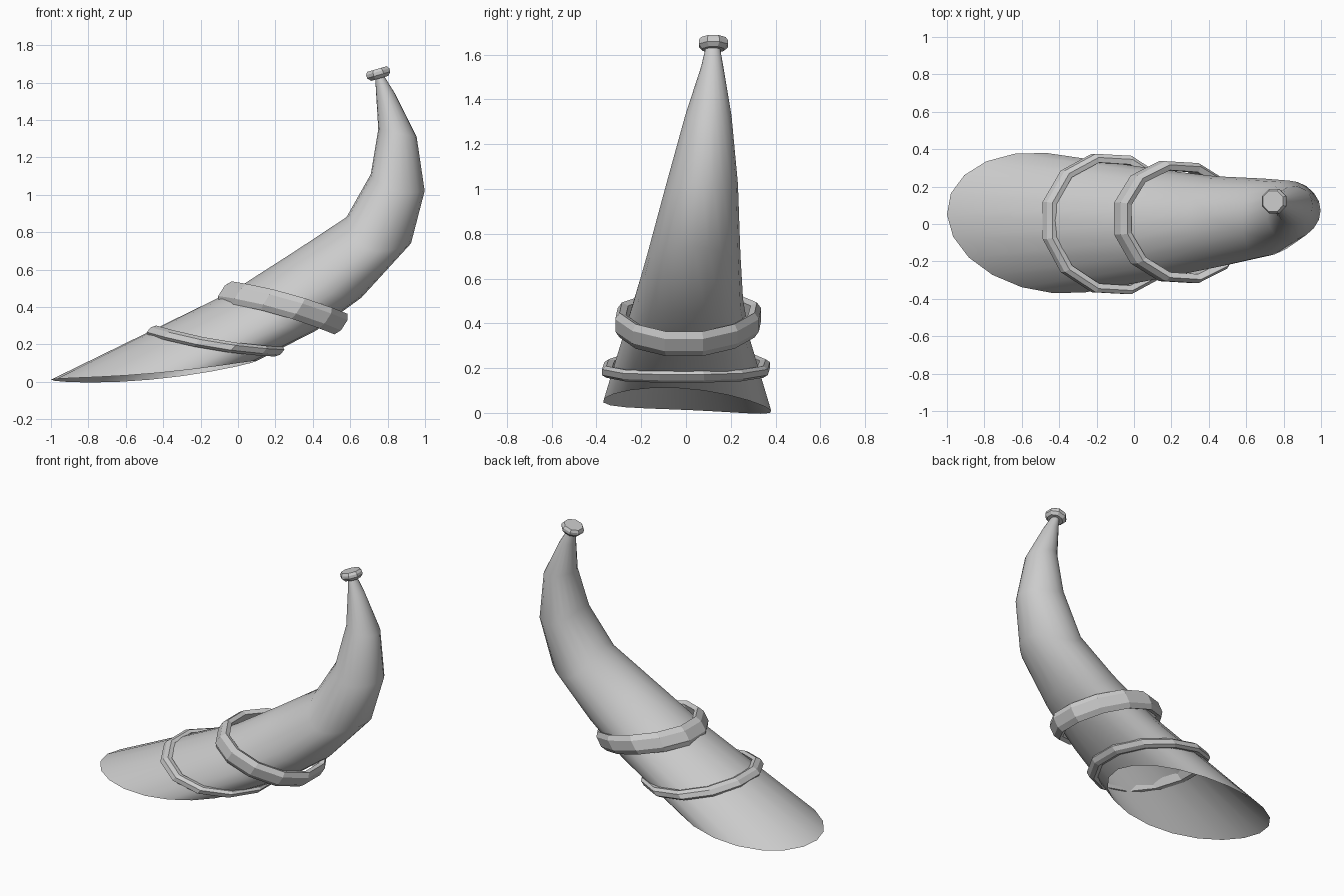
import bpy, bmesh
from math import cos, sin, tau
from mathutils import Vector

if "Cube" in bpy.data.objects:
    bpy.data.objects.remove(bpy.data.objects["Cube"])


def ellipse(c, u, v, n, bow=(0, 0, 0), phase=0.0):
    """Closed elliptical loop around c with half axes u and v, saddle-bent by bow."""
    pts = []
    for i in range(n):
        t = tau * i / n + phase
        pts.append(Vector(c) + cos(t) * Vector(u) + sin(t) * Vector(v)
                   + cos(2 * t) * Vector(bow))
    return pts


def loft(name, loops, closed=False, smooth=False, caps=True):
    """Skin equal-sized loops; optionally cap the ends or join the last to the first."""
    bm = bmesh.new()
    rows = [[bm.verts.new(p) for p in loop] for loop in loops]
    n = len(rows[0])
    pairs = list(zip(rows, rows[1:]))
    if closed:
        pairs.append((rows[-1], rows[0]))
    for a, b in pairs:
        for i in range(n):
            j = (i + 1) % n
            bm.faces.new((a[i], b[i], b[j], a[j])).smooth = smooth
    if caps and not closed:
        bm.faces.new(rows[0])
        bm.faces.new(rows[-1])
    bmesh.ops.recalc_face_normals(bm, faces=bm.faces[:])
    mesh = bpy.data.meshes.new(name)
    bm.to_mesh(mesh)
    bm.free()
    obj = bpy.data.objects.new(name, mesh)
    bpy.context.collection.objects.link(obj)
    return obj


def band(name, c, u, v, along, depth, bow, n=12):
    """Faceted elliptical collar, swept along the horn direction, with bevelled rims."""
    centre, along = Vector(c), Vector(along)
    path = ellipse(c, u, v, n, bow=(0, 0, bow), phase=tau / n / 2)
    profile = [(0, .5), (0, -.5), (-.02, -1), (-depth, -.8), (-depth, .8), (-.02, 1)]
    loops = [[p + (p - centre).normalized() * dr + along * h for p in path]
             for dr, h in profile]
    return loft(name, loops, closed=True)


# Horn body, open at the slanted mouth:
# (inner x, z), (outer x, z), centre y, half width, how far the flanks sag back
N = 20
back = Vector((-.5, 0, -.85))
loops = [ellipse((-.45, .005, .045), (-.55, .045, -.05), (-.02, .375, -.018), N,
                 bow=(0, 0, .016))]
sections = [
    ((-.02, .49), (.42, .275), .0, .287, .07),
    ((.30, .695), (.66, .45), .012, .243, .08),
    ((.58, .88), (.925, .74), .035, .208, .12),
    ((.71, 1.11), (.998, 1.02), .072, .160, .05),
    ((.75, 1.35), (.955, 1.31), .1, .103, 0),
    ((.738, 1.55), (.84, 1.54), .117, .05, 0),
    ((.733, 1.635), (.775, 1.645), .12, .03, 0),
]
for (ix, iz), (ox, oz), y, w, sag in sections:
    centre = Vector(((ix + ox) / 2, y, (iz + oz) / 2)) + back * sag / 2
    loops.append(ellipse(centre, ((ix - ox) / 2, 0, (iz - oz) / 2), (0, w, 0), N,
                         bow=back * -sag / 2))
loft("horn_body", loops, smooth=True, caps=False)

# Two collars around the horn
band("lower_band", (-.12, 0, .208), (-.37, .02, .062), (0, .383, 0),
     (.022, 0, .026), .048, .012)
band("upper_band", (.24, .01, .405), (-.34, .02, .095), (0, .332, 0),
     (.035, 0, .055), .05, -.012)

# Octagonal knob on the tip
axis = Vector((-.28, 0, .96)).normalized()
side = Vector((.96, 0, .28)).normalized()
knob = [ellipse(Vector((.75, .122, 1.648)) + axis * h, side * r, (0, r, 0), 8, phase=tau / 16)
        for h, r in ((-.027, .052), (-.008, .07), (.010, .07), (.025, .06))]
loft("tip_knob", knob)
